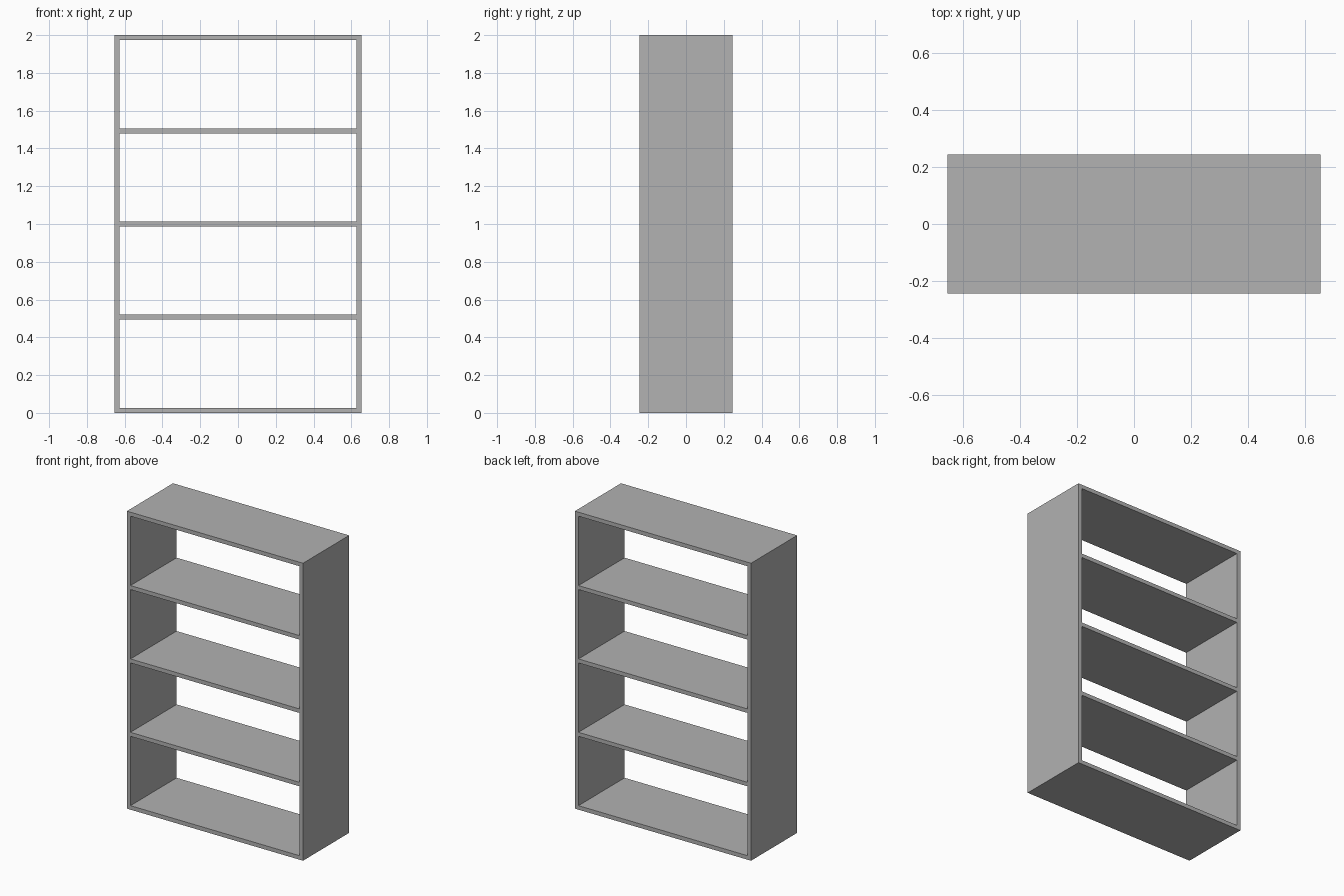
import bpy

cube = bpy.data.objects.get("Cube")
if cube:
    bpy.data.objects.remove(cube, do_unlink=True)

WIDTH, DEPTH, HEIGHT, BOARD = 1.31, 0.49, 2.0, 0.027
BAYS = 4

grey = bpy.data.materials.new("grey board")
grey.use_nodes = True
colour = (0.445, 0.445, 0.445, 1)
grey.diffuse_color = colour
grey.node_tree.nodes["Principled BSDF"].inputs["Base Color"].default_value = colour


def board(name, size, centre):
    """Add one flat rectangular board."""
    bpy.ops.mesh.primitive_cube_add(size=1, location=centre)
    obj = bpy.context.object
    obj.name = name
    obj.scale = size
    bpy.ops.object.transform_apply(location=False, rotation=False, scale=True)
    obj.data.materials.append(grey)


# Full-height side panels
for name, side in (("left_panel", 1), ("right_panel", -1)):
    board(name, (BOARD, DEPTH, HEIGHT), (side * (WIDTH - BOARD) / 2, 0, HEIGHT / 2))

# Evenly spaced boards between the panels, from the base to the top
names = ["bottom_board", "lower_shelf", "middle_shelf", "upper_shelf", "top_board"]
for i, name in enumerate(names):
    z = BOARD / 2 + i * (HEIGHT - BOARD) / BAYS
    board(name, (WIDTH - 2 * BOARD, DEPTH, BOARD), (0, 0, z))
